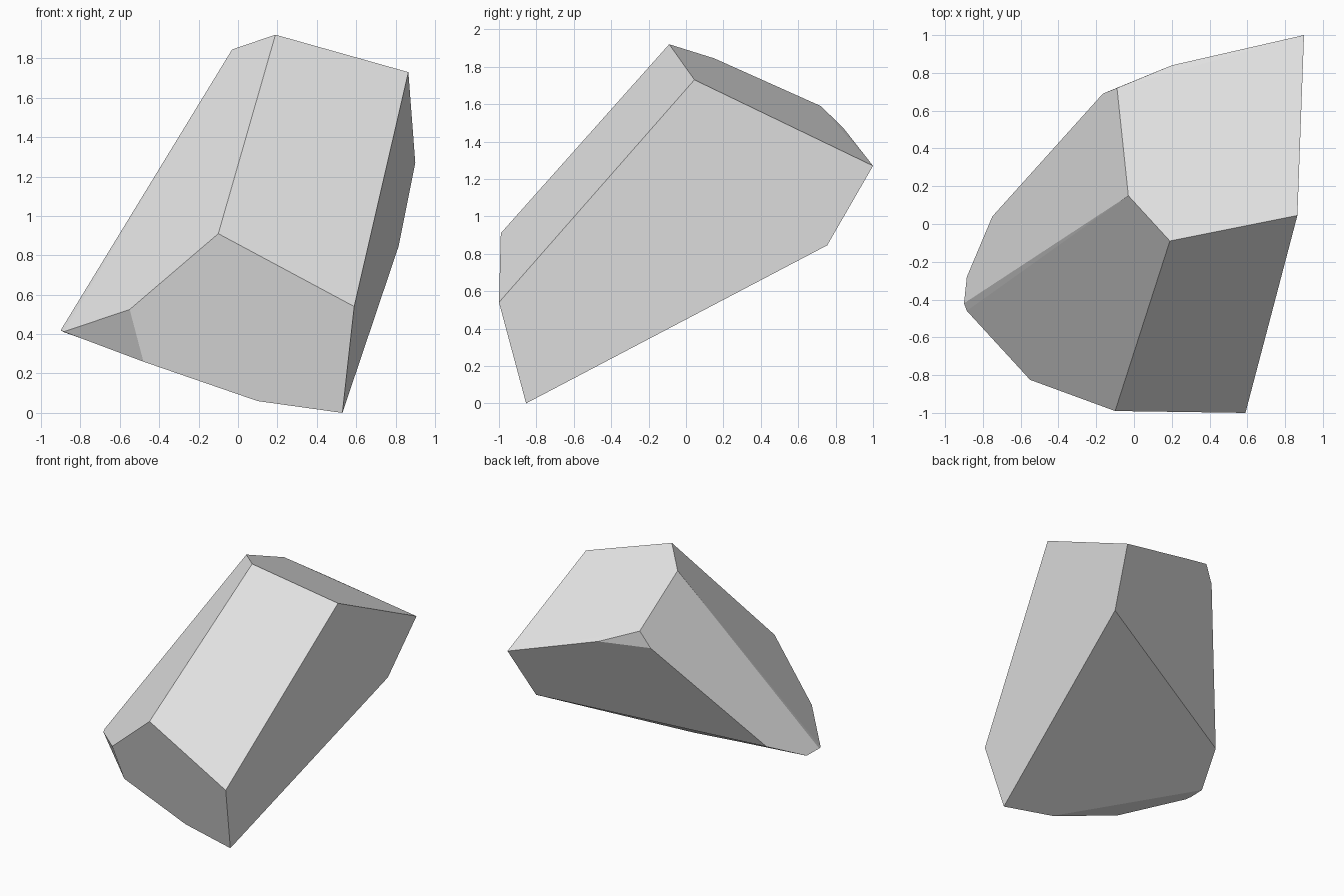
import bpy
import bmesh
from mathutils import Vector

cube = bpy.data.objects.get("Cube")
if cube:
    bpy.data.objects.remove(cube, do_unlink=True)

# Plain stone grey
stone = bpy.data.materials.new("stone_grey")
stone.use_nodes = True
colour = (0.8, 0.8, 0.8, 1)
stone.diffuse_color = colour
stone.node_tree.nodes["Principled BSDF"].inputs["Base Color"].default_value = colour

# Corners of the faceted rock, grouped by where they sit
crown = [(0.19, -0.09, 1.92), (-0.03, 0.15, 1.845), (0.865, 0.045, 1.73)]
back = [(0.90, 1.0, 1.27), (0.815, 0.755, 0.845), (0.20, 0.84, 1.474),
        (-0.09, 0.72, 1.59), (-0.165, 0.69, 1.46)]
side = [(-0.75, 0.04, 0.57), (-0.885, -0.28, 0.41),
        (-0.90, -0.42, 0.42), (-0.885, -0.46, 0.412)]
front = [(-0.10, -0.99, 0.91), (0.59, -1.0, 0.54), (-0.55, -0.825, 0.525)]
foot = [(0.53, -0.855, 0.0), (0.10, -0.81, 0.06), (-0.48, -0.77, 0.26)]


def convex_solid(name, corners, material):
    """Wrap the corners in a convex skin and merge nearly flat triangles."""
    bm = bmesh.new()
    for corner in corners:
        bm.verts.new(Vector(corner))
    bmesh.ops.convex_hull(bm, input=bm.verts[:])
    bmesh.ops.dissolve_limit(bm, angle_limit=0.05,
                             verts=bm.verts[:], edges=bm.edges[:])
    bmesh.ops.recalc_face_normals(bm, faces=bm.faces[:])
    mesh = bpy.data.meshes.new(name)
    bm.to_mesh(mesh)
    bm.free()
    mesh.materials.append(material)
    obj = bpy.data.objects.new(name, mesh)
    bpy.context.collection.objects.link(obj)
    return obj


convex_solid("rock", crown + back + side + front + foot, stone)
